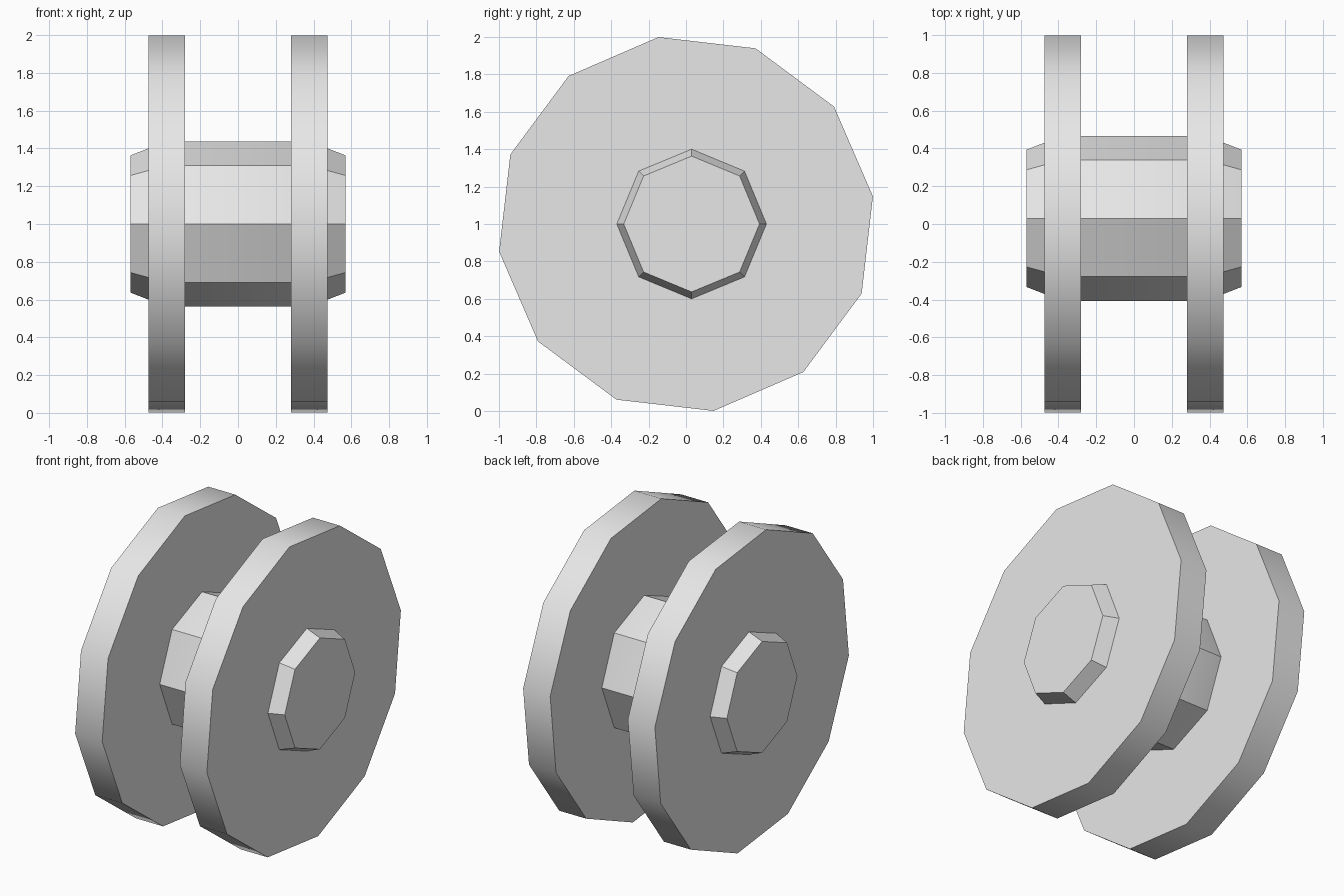
import bpy, bmesh
from math import cos, sin, pi, radians

cube = bpy.data.objects.get("Cube")
if cube:
    bpy.data.objects.remove(cube, do_unlink=True)

# One plain grey for everything
grey = bpy.data.materials.new("light grey")
grey.use_nodes = True
color = (0.8, 0.8, 0.8, 1)
grey.diffuse_color = color
grey.node_tree.nodes["Principled BSDF"].inputs["Base Color"].default_value = color


def turned(name, profile, sides, start, centre_y, smooth_angle):
    """Closed solid turned about the x axis from (x, radius) pairs."""
    bm = bmesh.new()
    rings = []
    for x, r in profile:
        angles = [start + 2 * pi * i / sides for i in range(sides)]
        rings.append([bm.verts.new((x, centre_y + r * cos(a), 1 + r * sin(a))) for a in angles])
    for a, b in zip(rings, rings[1:]):
        for i in range(sides):
            j = (i + 1) % sides
            bm.faces.new((a[i], a[j], b[j], b[i]))
    bm.faces.new(rings[0])
    bm.faces.new(rings[-1])
    bmesh.ops.recalc_face_normals(bm, faces=bm.faces[:])
    mesh = bpy.data.meshes.new(name)
    bm.to_mesh(mesh)
    bm.free()
    mesh.materials.append(grey)
    obj = bpy.data.objects.new(name, mesh)
    bpy.context.collection.objects.link(obj)
    bpy.ops.object.select_all(action='DESELECT')
    obj.select_set(True)
    bpy.context.view_layer.objects.active = obj
    bpy.ops.object.shade_smooth_by_angle(angle=radians(smooth_angle))
    return obj


# Two twelve-sided discs with softly shaded rims
for name, side in (("left_wheel", 1), ("right_wheel", -1)):
    turned(name, [(side * 0.28, 1.01), (side * 0.475, 1.01)], 12, radians(8.4), 0, 35)

# Eight-sided axle, tapering towards both ends
half = [(0.57, 0.363), (0.475, 0.4), (0.375, 0.437)]
profile = [(-x, r) for x, r in half] + half[::-1]
turned("axle", profile, 8, 0, 0.03, 30)
